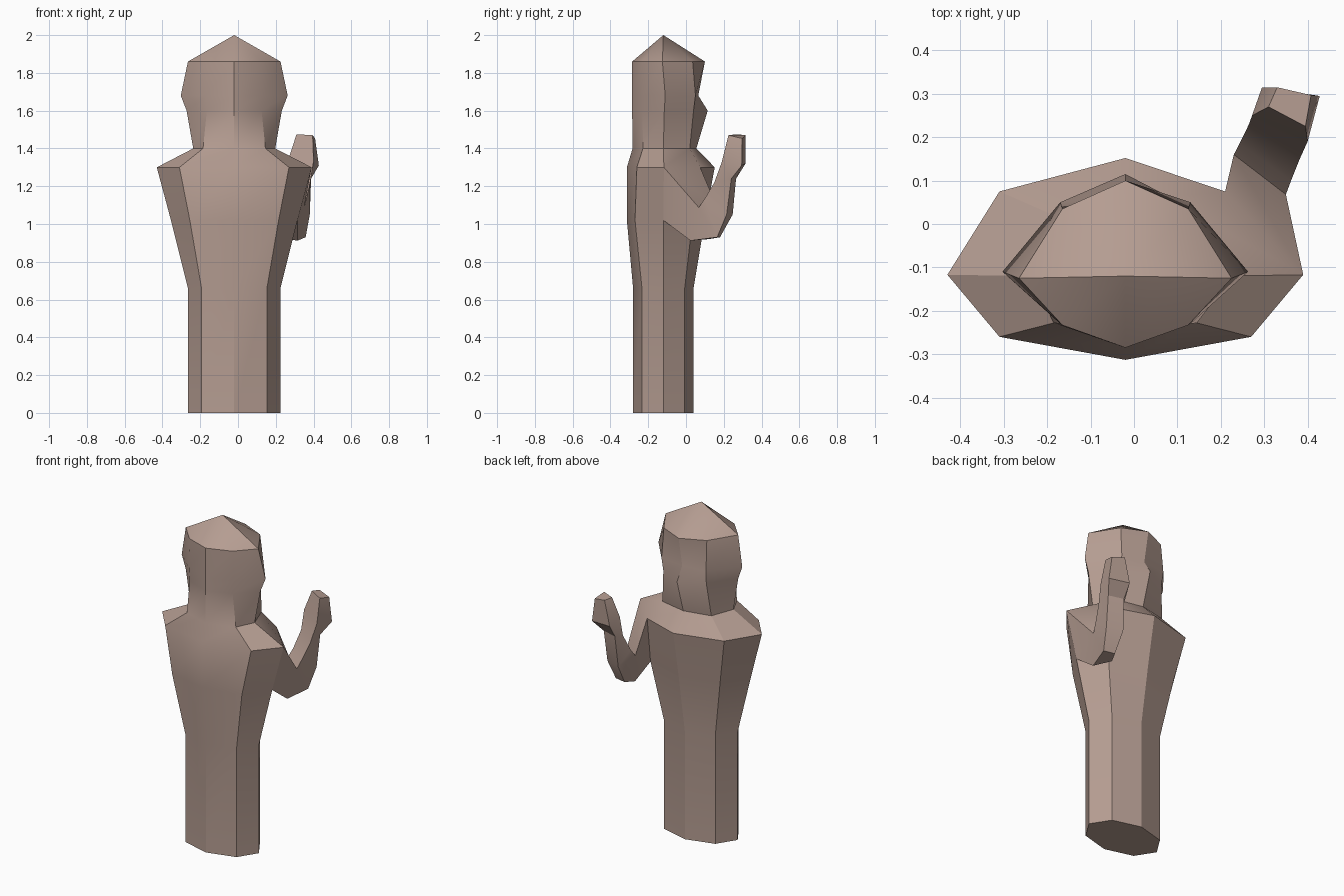
import bpy, bmesh

skin = bpy.data.materials.new("clay_brown")
skin.diffuse_color = (0.46, 0.335, 0.285, 1)

CX = -0.02
# Body rings: z, half width, diagonal half width, y at front, front diagonal, side, back diagonal, back
RINGS = [
    (0.00, 0.245, 0.173, -0.28, -0.233, -0.12, -0.007, 0.04),
    (0.66, 0.245, 0.173, -0.28, -0.233, -0.12, -0.007, 0.04),
    (1.02, 0.335, 0.235, -0.313, -0.27, -0.12, 0.035, 0.10),
    (1.30, 0.410, 0.290, -0.313, -0.26, -0.117, 0.075, 0.152),
    (1.40, 0.217, 0.165, -0.283, -0.228, -0.12, 0.02, 0.055),
    (1.60, 0.252, 0.145, -0.285, -0.23, -0.115, 0.04, 0.115),
    (1.68, 0.283, 0.150, -0.285, -0.23, -0.11, 0.05, 0.065),
    (1.86, 0.245, 0.145, -0.285, -0.233, -0.125, 0.035, 0.10),
]

# Arm sections: outer front, inner front, inner back, outer back
ARM = [
    [(0.35, 0.068, 1.087), (0.23, 0.16, 1.10), (0.26, 0.12, 0.92), (0.316, 0.024, 0.912)],
    [(0.35, 0.068, 1.087), (0.23, 0.16, 1.10), (0.289, 0.18, 0.93), (0.358, 0.165, 0.93)],
    [(0.362, 0.10, 1.135), (0.243, 0.185, 1.14), (0.285, 0.247, 1.05), (0.38, 0.215, 1.05)],
    [(0.382, 0.15, 1.22), (0.265, 0.23, 1.24), (0.295, 0.265, 1.24), (0.387, 0.24, 1.24)],
    [(0.40, 0.19, 1.33), (0.272, 0.25, 1.36), (0.295, 0.315, 1.32), (0.428, 0.295, 1.31)],
    [(0.395, 0.225, 1.47), (0.31, 0.27, 1.475), (0.33, 0.315, 1.47), (0.408, 0.297, 1.453)],
]

bm = bmesh.new()


def bridge(a, b, skip=()):
    n = len(a)
    for i in range(n):
        if i not in skip:
            bm.faces.new((a[i], a[(i + 1) % n], b[(i + 1) % n], b[i]))


# Torso and head: eight-sided rings, starting at the right side, counter-clockwise
rings = []
for z, rx, xd, yf, yfd, ym, ybd, yb in RINGS:
    pts = [(rx, ym), (xd, ybd), (0, yb), (-xd, ybd),
           (-rx, ym), (-xd, yfd), (0, yf), (xd, yfd)]
    rings.append([bm.verts.new((CX + x, y, z)) for x, y in pts])
rings[3][1].co.x = 0.21
for k in range(len(rings) - 1):
    bridge(rings[k], rings[k + 1], skip=(0,) if k == 2 else ())
bm.faces.new(rings[0][::-1])

# Pointed crown
apex = bm.verts.new((CX, -0.12, 2.0))
for i in range(8):
    bm.faces.new((rings[-1][i], rings[-1][(i + 1) % 8], apex))

# Raised arm, grown out of the open shoulder quad
prev = [rings[3][0], rings[3][1], rings[2][1], rings[2][0]]
for section in ARM:
    cur = [bm.verts.new(p) for p in section]
    bridge(prev, cur)
    prev = cur
bm.faces.new(prev)

bmesh.ops.remove_doubles(bm, verts=bm.verts, dist=0.0005)
bmesh.ops.recalc_face_normals(bm, faces=bm.faces)
mesh = bpy.data.meshes.new("figure")
bm.to_mesh(mesh)
bm.free()
mesh.materials.append(skin)
figure = bpy.data.objects.new("figure_with_raised_arm", mesh)
bpy.context.collection.objects.link(figure)
bpy.context.view_layer.objects.active = figure
figure.select_set(True)
bpy.ops.object.shade_smooth_by_angle(angle=0.52)
